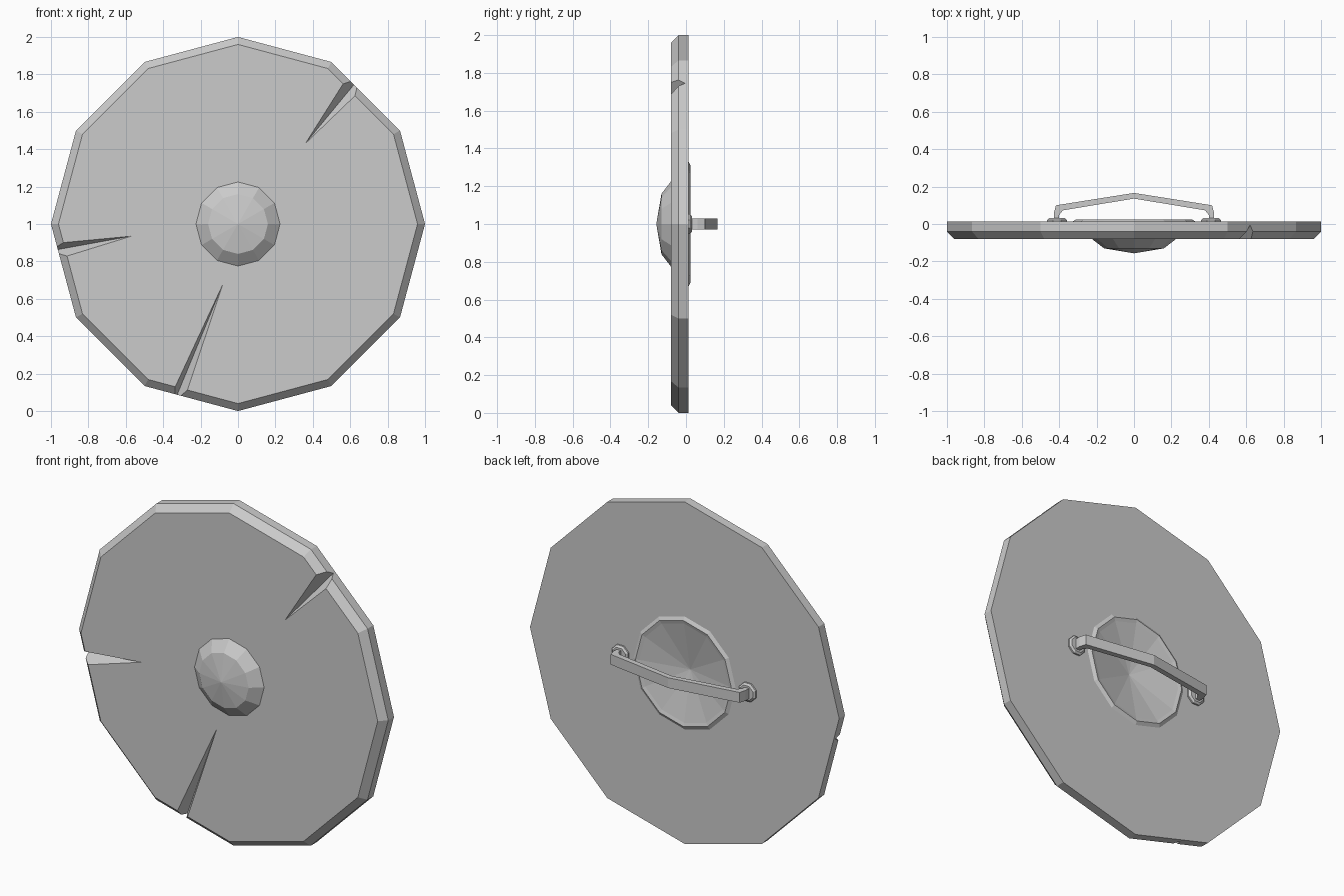
import bpy, bmesh, math
from mathutils import Vector

cube = bpy.data.objects.get("Cube")
if cube:
    bpy.data.objects.remove(cube, do_unlink=True)

steel = bpy.data.materials.new("grey_steel")
steel.use_nodes = True
grey = (0.6, 0.6, 0.6, 1)
steel.diffuse_color = grey
steel.node_tree.nodes["Principled BSDF"].inputs["Base Color"].default_value = grey


def finish(bm, name):
    bmesh.ops.recalc_face_normals(bm, faces=bm.faces)
    mesh = bpy.data.meshes.new(name)
    bm.to_mesh(mesh)
    bm.free()
    mesh.materials.append(steel)
    obj = bpy.data.objects.new(name, mesh)
    bpy.context.collection.objects.link(obj)
    return obj


def turned(name, profile, sides=12, x=0, turn=0):
    """Revolve (radius, y) points about the y direction at height 1."""
    bm = bmesh.new()
    rings = []
    for r, y in profile:
        if r == 0:
            rings.append([bm.verts.new((x, y, 1))] * sides)
        else:
            angles = [turn + math.tau * i / sides for i in range(sides)]
            rings.append([bm.verts.new((x + r * math.cos(a), y, 1 + r * math.sin(a)))
                          for a in angles])
    for a, b in zip(rings, rings[1:]):
        for i in range(sides):
            j = (i + 1) % sides
            bm.faces.new(dict.fromkeys((a[i], a[j], b[j], b[i])))
    # close open ends with flat caps
    for ring, (r, y) in ((rings[0], profile[0]), (rings[-1], profile[-1])):
        if r:
            bm.faces.new(ring)
    return finish(bm, name)


# Bevelled plate with a raised rim and shallow dish on the back
plate = turned("shield_plate", [(0.96, -0.08), (1, -0.04), (1, 0.013), (0.33, 0.013),
                                (0.31, 0.024), (0.29, 0.018), (0, -0.04)])

# Domed boss on the front
turned("front_boss", [(0.225, -0.075), (0.225, -0.08), (0.16, -0.13), (0, -0.157)])


# Battle notches: V-shaped wedges that widen and deepen towards the rim
def notch(tip, side_a, side_b, bottom):
    tip, a, b = (Vector((x, -0.08, z)) for x, z in (tip, side_a, side_b))
    low = Vector((bottom[0], -0.005, bottom[1]))
    a, b = low + (a - low) * 1.5, low + (b - low) * 1.5
    start = tip - (low - tip) * 0.1
    ends = [start + (p - start) * 1.4 for p in (low, a, b)]
    bm = bmesh.new()
    apex, *base = [bm.verts.new(p) for p in (start, *ends)]
    bm.faces.new(base)
    for i in range(3):
        bm.faces.new((apex, base[i], base[(i + 1) % 3]))
    cutter = finish(bm, "notch_cutter")
    cutter.hide_render = True
    mod = plate.modifiers.new("notch", 'BOOLEAN')
    mod.operation = 'DIFFERENCE'
    mod.solver = 'EXACT'
    mod.object = cutter
    bpy.context.view_layer.objects.active = plate
    bpy.ops.object.modifier_apply(modifier=mod.name)
    bpy.data.objects.remove(cutter, do_unlink=True)


notch((0.36, 1.43), (0.575, 1.77), (0.63, 1.69), (0.62, 1.745))
notch((-0.57, 0.935), (-0.94, 0.9), (-0.91, 0.83), (-0.955, 0.865))
notch((-0.08, 0.68), (-0.345, 0.11), (-0.28, 0.085), (-0.32, 0.1))

# Grip strap across the back, as outer and inner edge points
outer = [(0.428, 0.02), (0.428, 0.06), (0.417, 0.1), (0, 0.166)]
inner = [(0.4, 0.02), (0.4, 0.048), (0.38, 0.073), (0, 0.136)]
outer, inner = (half + [(-x, y) for x, y in half[-2::-1]] for half in (outer, inner))
bm = bmesh.new()
sections = [[bm.verts.new((x, y, z)) for (x, y), z in
             ((o, 0.97), (o, 1.03), (i, 1.03), (i, 0.97))] for o, i in zip(outer, inner)]
for s, t in zip(sections, sections[1:]):
    for k in range(4):
        n = (k + 1) % 4
        bm.faces.new((s[k], s[n], t[n], t[k]))
bm.faces.new(sections[0])
bm.faces.new(sections[-1])
finish(bm, "grip_strap")

# Mounting pads under the strap ends
for side, x in (("left", 0.412), ("right", -0.412)):
    turned(side + "_grip_pad", [(0.057, 0.008), (0.057, 0.022), (0.045, 0.031)],
           8, x, math.pi / 8)
